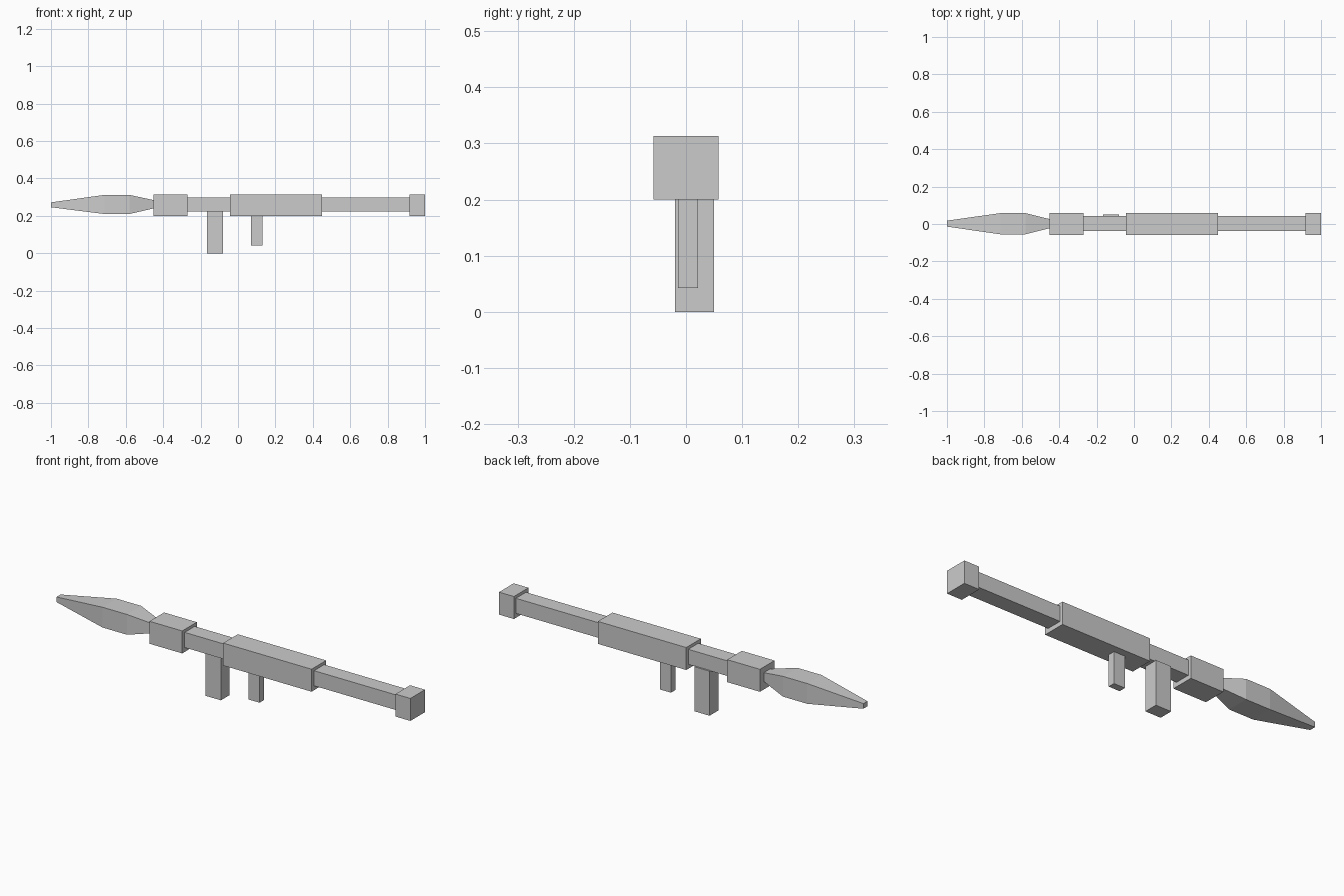
import bpy, bmesh

if "Cube" in bpy.data.objects:
    bpy.data.objects.remove(bpy.data.objects["Cube"])


def finish(name, bm):
    bmesh.ops.recalc_face_normals(bm, faces=bm.faces)
    mesh = bpy.data.meshes.new(name)
    bm.to_mesh(mesh)
    bm.free()
    obj = bpy.data.objects.new(name, mesh)
    bpy.context.collection.objects.link(obj)
    return obj


def loft(name, sections):
    """Skin rectangular sections along x: (x, y0, y1, z0, z1)."""
    bm = bmesh.new()
    rings = [[bm.verts.new((x, y, z)) for y, z in
              ((y0, z0), (y1, z0), (y1, z1), (y0, z1))]
             for x, y0, y1, z0, z1 in sections]
    for a, b in zip(rings, rings[1:]):
        for i in range(4):
            j = (i + 1) % 4
            bm.faces.new((a[i], a[j], b[j], b[i]))
    bm.faces.new(rings[0])
    bm.faces.new(rings[-1])
    return finish(name, bm)


def box(name, x, y, z):
    return loft(name, [(xx, *y, *z) for xx in x])


# Wide collars, guard and rear cap share one cross-section
WIDE_Y, WIDE_Z = (-0.058, 0.058), (0.2, 0.313)
for name, x in (("front_collar", (-0.452, -0.27)),
                ("heat_guard", (-0.042, 0.45)),
                ("rear_cap", (0.917, 1.0))):
    box(name, x, WIDE_Y, WIDE_Z)

# Narrow launch tube running through them
box("tube", (-0.45, 0.92), (-0.038, 0.042), (0.222, 0.298))

# Four-sided warhead tapering at both ends
loft("warhead", [(-1.0, -0.014, 0.018, 0.246, 0.272),
                 (-0.715, -0.055, 0.058, 0.21, 0.312),
                 (-0.58, -0.055, 0.058, 0.21, 0.312),
                 (-0.45, -0.022, 0.026, 0.24, 0.284)])

# Grips
box("main_grip", (-0.166, -0.081), (-0.02, 0.05), (0.0, 0.224))
box("rear_grip", (0.069, 0.13), (-0.014, 0.021), (0.042, 0.205))
